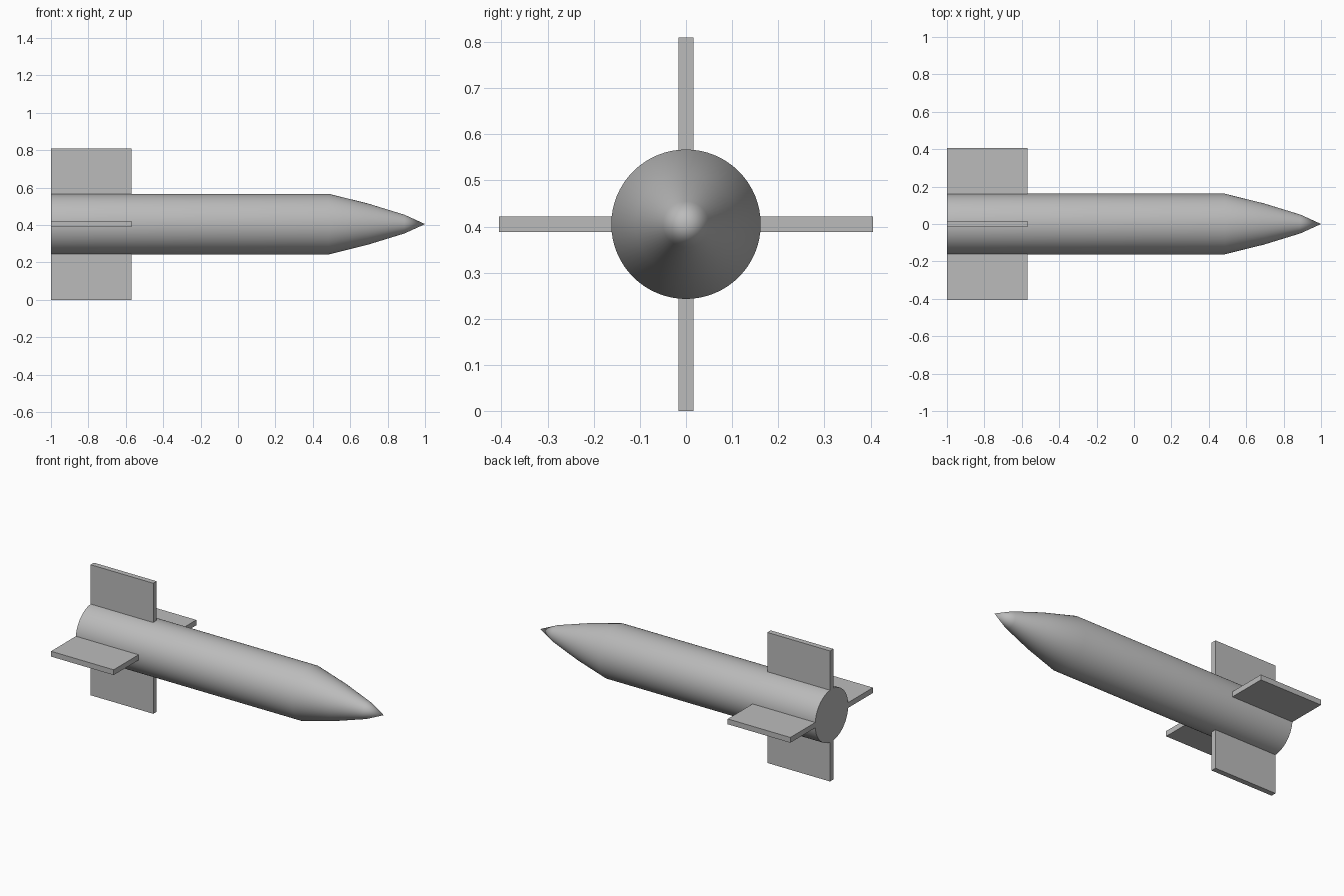
import bpy
import bmesh
import math
from mathutils import Matrix, Vector

cube = bpy.data.objects.get("Cube")
if cube:
    bpy.data.objects.remove(cube, do_unlink=True)

AXIS_Z = 0.405    # height of the body's centre line
RADIUS = 0.162
TAIL = -1.0

grey = bpy.data.materials.new("plain_grey")
grey.use_nodes = True
grey.diffuse_color = (0.5, 0.5, 0.5, 1)
grey.node_tree.nodes["Principled BSDF"].inputs["Base Color"].default_value = (0.5, 0.5, 0.5, 1)


def add_object(name, bm):
    bmesh.ops.recalc_face_normals(bm, faces=bm.faces[:])
    mesh = bpy.data.meshes.new(name)
    bm.to_mesh(mesh)
    bm.free()
    mesh.materials.append(grey)
    obj = bpy.data.objects.new(name, mesh)
    bpy.context.collection.objects.link(obj)
    obj.location.z = AXIS_Z
    return obj


# Body and pointed nose, one profile spun around the long axis
profile = [(TAIL, 0), (TAIL, RADIUS), (0.485, RADIUS), (0.695, 0.11), (0.89, 0.05), (1.0, 0)]
bm = bmesh.new()
verts = [bm.verts.new((x, 0, r)) for x, r in profile]
edges = [bm.edges.new(pair) for pair in zip(verts, verts[1:])]
bmesh.ops.spin(bm, geom=verts + edges, cent=(0, 0, 0), axis=(1, 0, 0),
               angle=math.tau, steps=64, use_duplicate=False)
bmesh.ops.remove_doubles(bm, verts=bm.verts[:], dist=0.0001)
body = add_object("body", bm)
bpy.ops.object.select_all(action="DESELECT")
body.select_set(True)
bpy.context.view_layer.objects.active = body
bpy.ops.object.shade_smooth_by_angle(angle=math.radians(30))

# Four flat tail fins, rooted just inside the body
LENGTH, THICKNESS, ROOT = 0.43, 0.033, 0.15
SPAN = AXIS_Z - ROOT
for i, name in enumerate(["top_fin", "right_fin", "bottom_fin", "left_fin"]):
    bm = bmesh.new()
    bmesh.ops.create_cube(bm, size=1)
    bmesh.ops.scale(bm, vec=(LENGTH, THICKNESS, SPAN), verts=bm.verts)
    bmesh.ops.translate(bm, vec=Vector((TAIL + LENGTH / 2, 0, ROOT + SPAN / 2)), verts=bm.verts)
    bmesh.ops.rotate(bm, cent=(0, 0, 0), matrix=Matrix.Rotation(i * math.pi / 2, 3, "X"), verts=bm.verts)
    add_object(name, bm)
